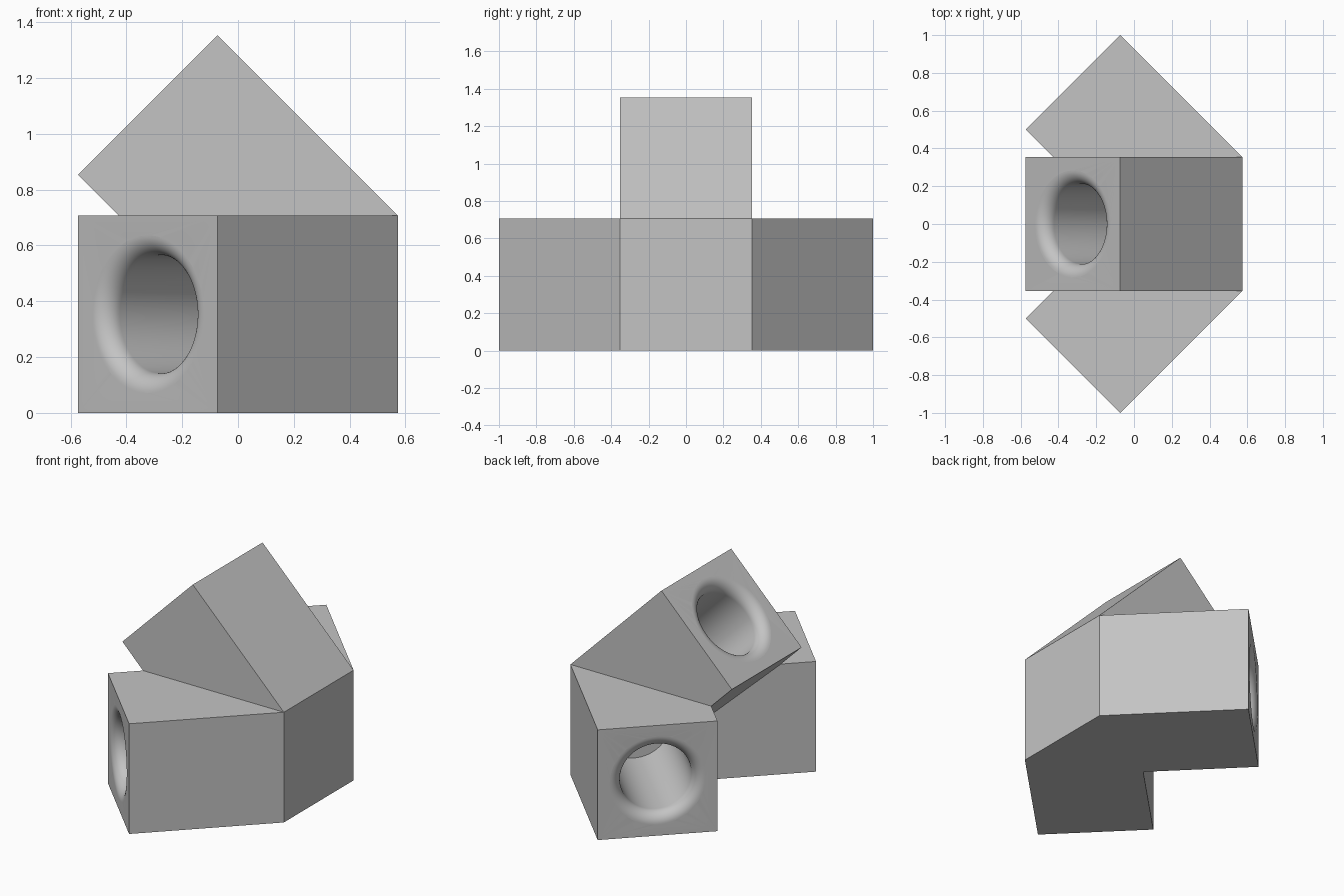
import bpy, bmesh, math
from mathutils import Vector

cube = bpy.data.objects.get("Cube")
if cube:
    bpy.data.objects.remove(cube, do_unlink=True)

S = math.sqrt(0.5)          # side of the square section
H = S / 2
X0 = (0.5 - (1 - H)) / 2    # x of the arm tips, centring the body
XR = X0 + 1 - H             # flat right-hand face
BORE, ROUND = 0.3 * S, 0.1 * S

grey = bpy.data.materials.new("plain_grey")
grey.use_nodes = True
colour = (0.55, 0.55, 0.55, 1)
grey.diffuse_color = colour
grey.node_tree.nodes["Principled BSDF"].inputs["Base Color"].default_value = colour


def make_object(name, bm):
    bmesh.ops.recalc_face_normals(bm, faces=bm.faces)
    mesh = bpy.data.meshes.new(name)
    bm.to_mesh(mesh)
    bm.free()
    mesh.materials.append(grey)
    obj = bpy.data.objects.new(name, mesh)
    bpy.context.collection.objects.link(obj)
    return obj


def prism(name, points, direction):
    """Extrude a flat outline along a direction."""
    bm = bmesh.new()
    face = bm.faces.new([bm.verts.new(p) for p in points])
    ext = bmesh.ops.extrude_face_region(bm, geom=[face])
    verts = [v for v in ext["geom"] if isinstance(v, bmesh.types.BMVert)]
    bmesh.ops.translate(bm, verts=verts, vec=direction)
    return make_object(name, bm)


def bore_cutter(name, centre, outward):
    """Blind round bore with a rounded mouth, turned about its axis."""
    arc = [(BORE + ROUND * (1 - math.cos(a)), -ROUND * (1 - math.sin(a)))
           for a in (math.pi / 2 * i / 12 for i in range(13))]
    profile = [(0, -S - ROUND), (BORE, -S - ROUND)] + arc
    profile += [(BORE + ROUND, 0.1), (0, 0.1)]
    bm = bmesh.new()
    verts = [bm.verts.new((r, 0, z)) for r, z in profile]
    edges = [bm.edges.new(pair) for pair in zip(verts, verts[1:])]
    bmesh.ops.spin(bm, geom=verts + edges, cent=(0, 0, 0), axis=(0, 0, 1),
                   angle=math.tau, steps=96, use_duplicate=False)
    bmesh.ops.remove_doubles(bm, verts=bm.verts, dist=1e-5)
    obj = make_object(name, bm)
    obj.rotation_euler = Vector(outward).to_track_quat("Z", "Y").to_euler()
    obj.location = centre
    obj.hide_render = True
    return obj


def combine(body, tool, operation):
    mod = body.modifiers.new(operation, "BOOLEAN")
    mod.operation, mod.object, mod.solver = operation, tool, "EXACT"
    bpy.context.view_layer.objects.active = body
    bpy.ops.object.modifier_apply(modifier=mod.name)
    bpy.data.objects.remove(tool, do_unlink=True)


# Front and back arms as one flat-bottomed bent block
half = [(X0, -1), (XR, -H)]
outline = half + [(x, -y) for x, y in reversed(half)]
outline += [(X0 - 0.5, 0.5), (X0, 0), (X0 - 0.5, -0.5)]
body = prism("three_way_connector", [(x, y, 0) for x, y in outline], (0, 0, S))

# Upright slanted arm
side = [(X0 - 0.5, H + 0.5), (X0, H + 1), (XR, S), (XR - H, H), (X0, H)]
arm = prism("upper_arm", [(x, -H, z) for x, z in side], (0, S, 0))
combine(body, arm, "UNION")

# Rounded bores in the three arm ends
for name, direction in (("front", (-1, -1, 0)), ("back", (-1, 1, 0)),
                        ("upper", (-1, 0, 1))):
    mouth = Vector((X0 + 0.5, 0, H)) + 0.75 * Vector(direction)
    combine(body, bore_cutter(name + "_bore", mouth, direction), "DIFFERENCE")

bpy.ops.object.select_all(action="DESELECT")
body.select_set(True)
bpy.context.view_layer.objects.active = body
bpy.ops.object.shade_smooth_by_angle(angle=math.radians(30))
